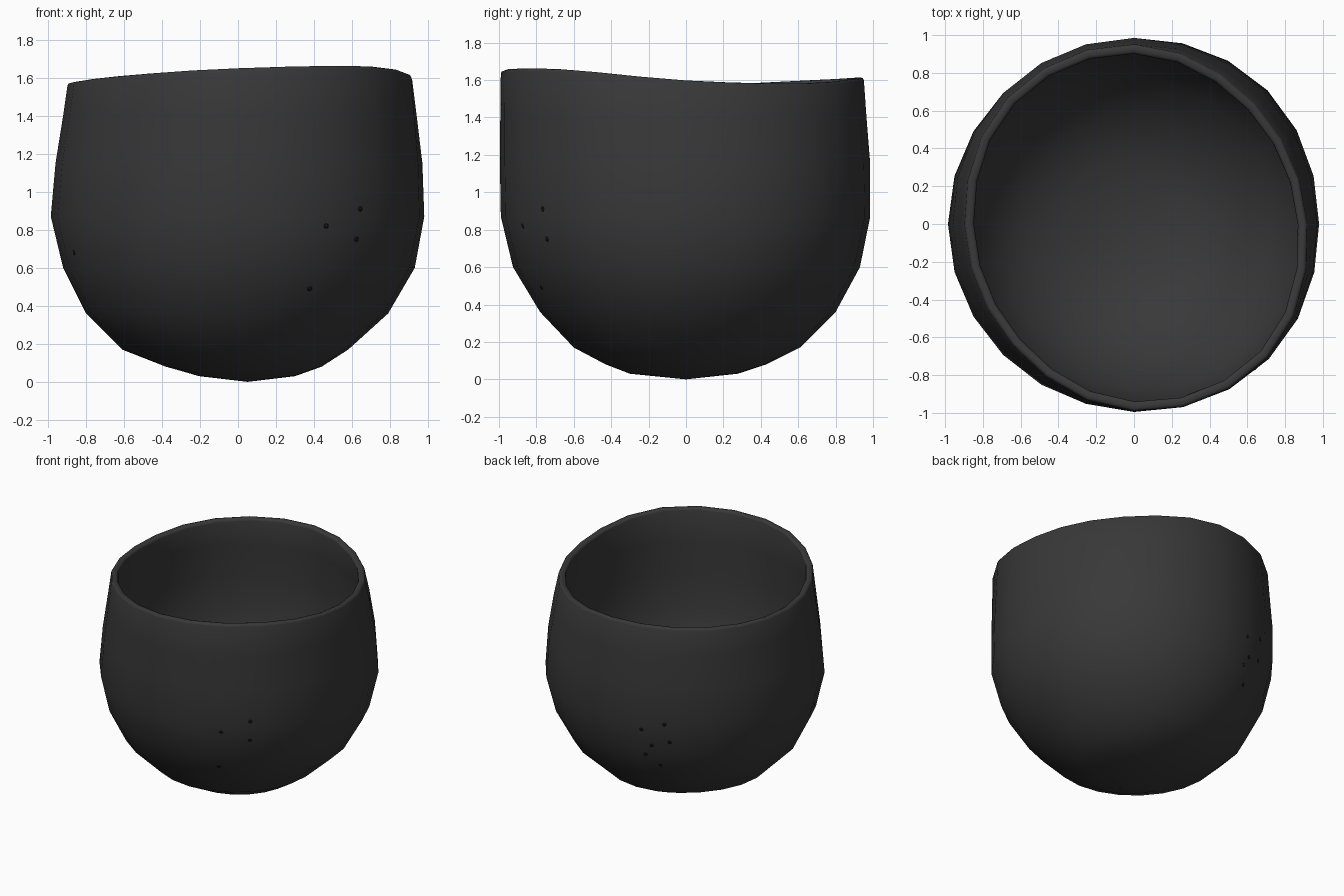
import bpy, bmesh, math
from mathutils import Vector

if "Cube" in bpy.data.objects:
    bpy.data.objects.remove(bpy.data.objects["Cube"])

SEG = 24

# Outer radius at eight compass directions (E, NE, N, NW, W, SW, S, SE) per height
RINGS = [
    (0.03, (.30, .31, .27, .21, .20, .25, .30, .31)),
    (0.08, (.44, .44, .43, .40, .38, .42, .43, .44)),
    (0.17, (.58, .59, .61, .60, .61, .60, .60, .59)),
    (0.36, (.79, .80, .80, .80, .80, .80, .78, .79)),
    (0.60, (.93, .93, .93, .92, .92, .92, .925, .94)),
    (0.87, (.98, 1.0, .985, .98, .985, .98, .99, 1.01)),
    (1.15, (.97, .98, .985, .98, .96, .96, .995, 1.01)),
    (1.40, (.94, .94, .965, .96, .92, .93, .993, 1.005)),
]
RIM_RADIUS = (.915, .90, .95, .945, .895, .905, .99, 1.0)
RIM_HEIGHT = (1.60, 1.585, 1.615, 1.60, 1.575, 1.61, 1.65, 1.66)


def around(vals, t):
    """Periodic smooth interpolation of eight values, t in 0..1."""
    x = t * 8
    i, f = int(x), x % 1
    a, b, c, d = (vals[(i + k) % 8] for k in (-1, 0, 1, 2))
    return b + .5 * f * (c - a + f * (2*a - 5*b + 4*c - d + f * (3*(b - c) + d - a)))


def material(name, v):
    m = bpy.data.materials.new(name)
    m.diffuse_color = (v, v, v, 1)
    m.use_nodes = True
    m.node_tree.nodes["Principled BSDF"].inputs["Base Color"].default_value = m.diffuse_color
    return m


def add_object(name, bm, mat):
    me = bpy.data.meshes.new(name)
    bm.to_mesh(me)
    bm.free()
    ob = bpy.data.objects.new(name, me)
    bpy.context.collection.objects.link(ob)
    me.materials.append(mat)
    me.shade_smooth()
    return ob


# Bowl: hand-shaped outer skin lofted through the rings
bm = bmesh.new()
rings = []
for z, radii in RINGS + [(None, RIM_RADIUS)]:
    ring = []
    for s in range(SEG):
        t = s / SEG
        r, a = around(radii, t), t * math.tau
        h = around(RIM_HEIGHT, t) if z is None else z
        ring.append(bm.verts.new((r * math.cos(a), r * math.sin(a), h)))
    rings.append(ring)
base = bm.verts.new((0.05, 0, 0))
for s in range(SEG):
    n = (s + 1) % SEG
    bm.faces.new((base, rings[0][n], rings[0][s]))
    for lo, hi in zip(rings, rings[1:]):
        bm.faces.new((lo[s], lo[n], hi[n], hi[s]))
bowl = add_object("bowl", bm, material("dark_clay", 0.04))

# Pits: centres on the outer skin, (angle in degrees, height)
PITS = [(-50, .91), (-62, .82), (-50, .75), (-64, .49), (-158, .68),
        (106, .81), (116, .87), (118, .72), (110, .68), (107, .60), (113, .50)]
bm = bmesh.new()
for ang, z in PITS:
    a = math.radians(ang)
    out = Vector((math.cos(a), math.sin(a), 0))
    hit, pos, nor, _ = bowl.ray_cast(out * 2 + Vector((0, 0, z)), -out)
    if hit:
        m = nor.to_track_quat('Z', 'Y').to_matrix().to_4x4()
        m.translation = pos
        new = bmesh.ops.create_uvsphere(bm, u_segments=8, v_segments=4, radius=.014)
        for v in new["verts"]:
            v.co.z *= .25
        bmesh.ops.transform(bm, matrix=m, verts=new["verts"])
add_object("surface_pits", bm, material("pit_shadow", 0.008))

# Wall thickness and a softened lip
sol = bowl.modifiers.new("wall", 'SOLIDIFY')
sol.thickness = .05
sol.offset = -1
bev = bowl.modifiers.new("lip", 'BEVEL')
bev.width = .016
bev.segments = 2
bev.limit_method = 'ANGLE'
bev.angle_limit = math.radians(60)
